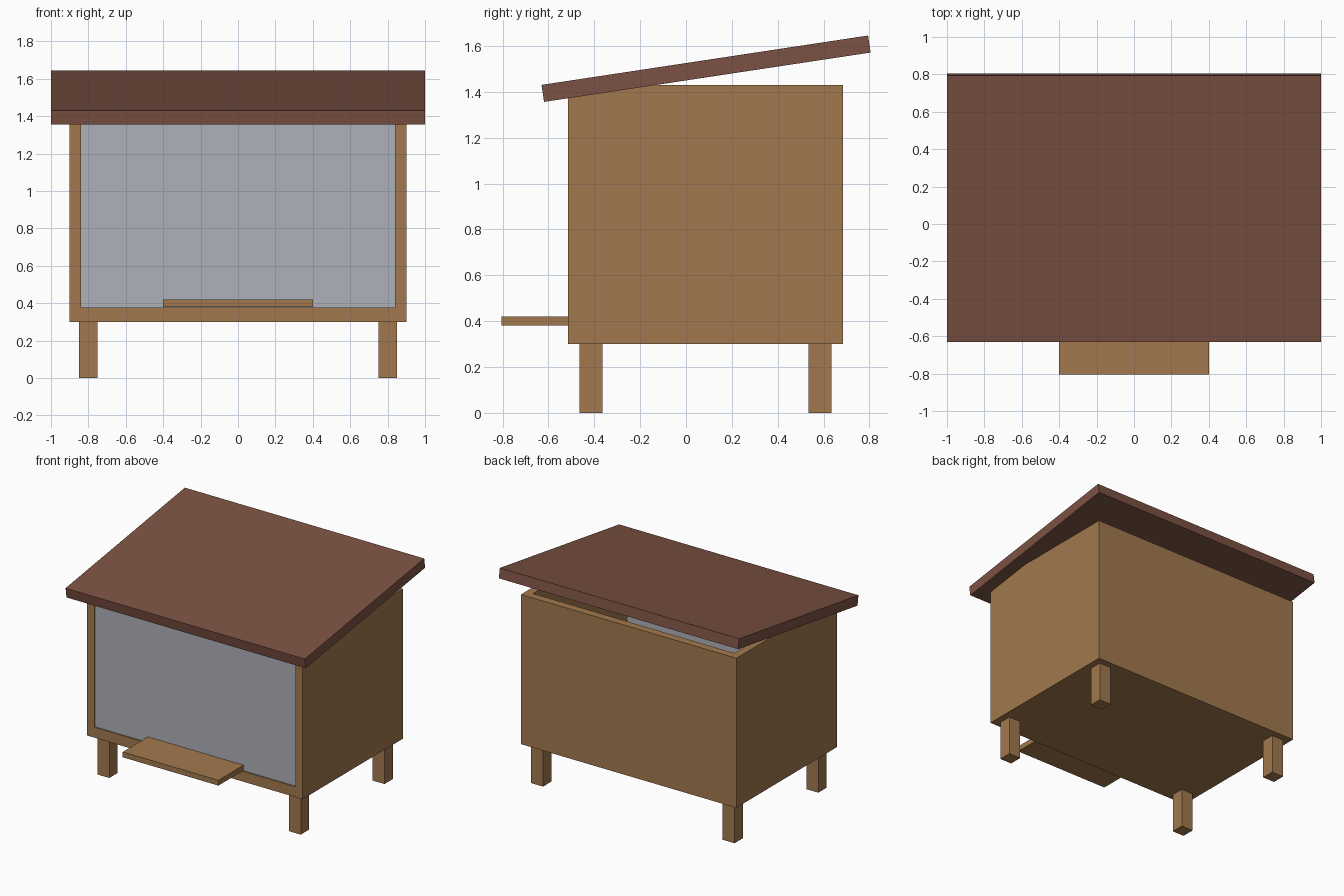
import bpy
from mathutils import Vector

if "Cube" in bpy.data.objects:
    bpy.data.objects.remove(bpy.data.objects["Cube"])


def material(name, rgb):
    m = bpy.data.materials.new(name)
    m.diffuse_color = (*rgb, 1.0)
    m.use_nodes = True
    m.node_tree.nodes["Principled BSDF"].inputs["Base Color"].default_value = m.diffuse_color
    return m


wood = material("wood", (0.36, 0.19, 0.075))
roof_red = material("roof_red", (0.20, 0.083, 0.056))
mesh_grey = material("mesh_grey", (0.42, 0.44, 0.49))


def box(name, lo, hi, mat=None):
    """Axis-aligned box between two corners."""
    lo, hi = Vector(lo), Vector(hi)
    bpy.ops.mesh.primitive_cube_add(size=1, location=(lo + hi) / 2)
    ob = bpy.context.object
    ob.name = name
    ob.scale = hi - lo
    bpy.ops.object.transform_apply(location=False, rotation=False, scale=True)
    if mat:
        ob.data.materials.append(mat)
    return ob


# Hollow body: floor, two sides and back, open at the front and top
body = box("body", (-0.9, -0.515, 0.30), (0.9, 0.685, 1.43), wood)
cutter = box("body_cutter", (-0.84, -0.8, 0.378), (0.84, 0.625, 1.8), wood)
mod = body.modifiers.new("hollow", 'BOOLEAN')
mod.operation = 'DIFFERENCE'
mod.solver = 'EXACT'
mod.object = cutter
bpy.context.view_layer.objects.active = body
bpy.ops.object.modifier_apply(modifier=mod.name)
bpy.data.objects.remove(cutter, do_unlink=True)

# Thin front panel, slightly recessed between the sides
box("front_panel", (-0.84, -0.505, 0.378), (0.84, -0.493, 1.43), mesh_grey)

# Landing board
box("landing_board", (-0.4, -0.805, 0.38), (0.4, -0.505, 0.42), wood)

# Four legs
for row, y in (("front", -0.415), ("back", 0.585)):
    for side, x in (("left", -0.8), ("right", 0.8)):
        box(f"{row}_{side}_leg", (x - 0.05, y - 0.05, 0),
            (x + 0.05, y + 0.05, 0.30), wood)

# Sloping roof, lower at the front
roof = box("roof", (-1, -0.6325, 1.463), (1, 0.8075, 1.538), roof_red)
roof.rotation_euler.x = 0.15
